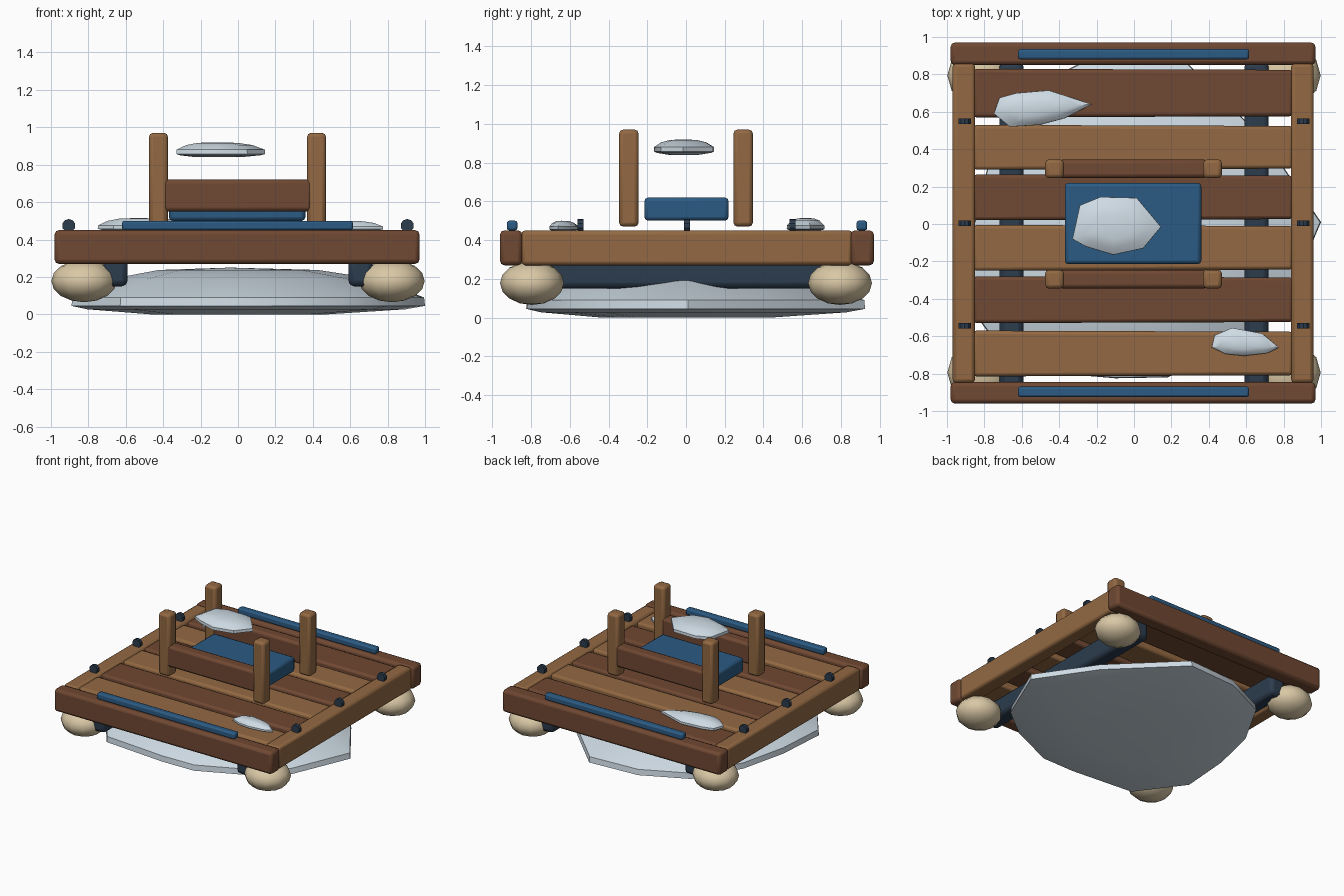
import bpy, bmesh, math
from mathutils import Matrix

if "Cube" in bpy.data.objects:
    bpy.data.objects.remove(bpy.data.objects["Cube"])


def mat(name, r, g, b):
    m = bpy.data.materials.new(name)
    m.diffuse_color = (r, g, b, 1)
    m.use_nodes = True
    m.node_tree.nodes["Principled BSDF"].inputs["Base Color"].default_value = m.diffuse_color
    return m


DARK = mat("dark_wood", .16, .065, .032)
LIGHT = mat("light_wood", .29, .14, .055)
BLUE = mat("blue_cloth", .025, .105, .23)
NAVY = mat("navy_metal", .025, .045, .075)
ICE = mat("ice", .62, .71, .78)
CREAM = mat("cream_float", .70, .58, .38)


def finish(name, bm, material, bevel=0, angle=35):
    bmesh.ops.recalc_face_normals(bm, faces=bm.faces)
    me = bpy.data.meshes.new(name)
    bm.to_mesh(me)
    bm.free()
    ob = bpy.data.objects.new(name, me)
    bpy.context.collection.objects.link(ob)
    me.materials.append(material)
    if bevel:
        mod = ob.modifiers.new("bevel", 'BEVEL')
        mod.width = bevel
        mod.segments = 2
    bpy.ops.object.select_all(action='DESELECT')
    ob.select_set(True)
    bpy.context.view_layer.objects.active = ob
    bpy.ops.object.shade_smooth_by_angle(angle=math.radians(angle))
    return ob


def box(name, x, y, z, material, bevel=.02, taper=0):
    """Box from (min, max) ranges; taper narrows y towards the +x end."""
    bm = bmesh.new()
    bmesh.ops.create_cube(bm, size=1)
    for v in bm.verts:
        narrow = taper if v.co.x > 0 else 0
        v.co = [(a + b) / 2 + c * (b - a) for (a, b), c in zip((x, y, z), v.co)]
        v.co.y -= math.copysign(narrow, v.co.y - sum(y) / 2)
    return finish(name, bm, material, bevel)


def slab(name, outline, base, rim_low, rim_high, top, material):
    """Irregular faceted slab with a domed top and a shallow curved underside."""
    n = len(outline)
    cx = sum(p[0] for p in outline) / n
    cy = sum(p[1] for p in outline) / n
    rise = top - rim_high
    levels = [(.5, base), (.9, base + (rim_low - base) * .6), (1, rim_low), (.995, rim_high),
              (.75, rim_high + rise * .62), (.45, rim_high + rise * .92)]
    bm = bmesh.new()
    rings = [[bm.verts.new((cx + (x - cx) * s, cy + (y - cy) * s, z)) for x, y in outline]
             for s, z in levels]
    for a, b in zip(rings, rings[1:]):
        for i in range(n):
            j = (i + 1) % n
            bm.faces.new((a[i], a[j], b[j], b[i]))
    bm.faces.new(rings[0])
    peak = bm.verts.new((cx, cy, top))
    for i in range(n):
        bm.faces.new((rings[-1][i], rings[-1][(i + 1) % n], peak))
    return finish(name, bm, material)


# Outer frame
box("front_beam", (-.98, .97), (-.96, -.845), (.27, .45), DARK, .022)
box("back_beam", (-.98, .97), (.85, .97), (.27, .45), DARK, .022)
box("left_beam", (-.97, -.85), (-.85, .86), (.27, .45), LIGHT)
box("right_beam", (.84, .96), (-.85, .86), (.27, .45), LIGHT)

# Deck planks, alternating woods
planks = [(.57, .83), (.29, .53), (.02, .265), (-.25, -.005), (-.53, -.28), (-.815, -.57)]
for i, y in enumerate(planks):
    box(f"deck_plank_{i + 1}", (-.86, .85), y, (.33, .44), LIGHT if i % 2 else DARK, .018, .006)

# Under-deck runners, corner floats and side bolts
for side, s in (("left", -1), ("right", 1)):
    box(f"{side}_runner", tuple(sorted((s * .59, s * .72))), (-.87, .87), (.15, .31), NAVY, .03)
    for end, t in (("front", -1), ("back", 1)):
        bm = bmesh.new()
        bmesh.ops.create_uvsphere(
            bm, u_segments=12, v_segments=8, radius=1,
            matrix=Matrix.Translation((s * .823, t * .795, .178)) @ Matrix.Diagonal((.175, .165, .113, 1)))
        finish(f"{end}_{side}_float", bm, CREAM, angle=60)
    for i, y in enumerate((-.545, .005, .55)):
        bm = bmesh.new()
        bmesh.ops.create_cone(
            bm, cap_ends=True, segments=10, radius1=.036, radius2=.036, depth=.03,
            matrix=Matrix.Translation((s * .905, y, .474)) @ Matrix.Rotation(math.pi / 2, 4, 'X'))
        finish(f"{side}_bolt_{i + 1}", bm, NAVY)

# Seat: posts, rails, cushion
for end, y in (("front", -.295), ("back", .295)):
    for side, x in (("left", -.425), ("right", .42)):
        box(f"{end}_{side}_post", (x - .05, x + .05), (y - .05, y + .05), (.47, .97), LIGHT)
    box(f"{end}_rail", (-.405, .395), (y - .049, y + .049), (.55, .72), DARK)
box("cushion", (-.37, .36), (-.215, .22), (.50, .62), BLUE)

# Blue edge strips
box("front_strip", (-.62, .615), (-.925, -.87), (.45, .50), BLUE, .012)
box("back_strip", (-.62, .615), (.88, .935), (.45, .50), BLUE, .012)

# Ice floe under the raft
slab("ice_floe", [(1, .01), (.70, .45), (.22, .925), (-.20, .90), (-.56, .73), (-.77, .36), (-.86, -.02),
                  (-.89, -.43), (-.63, -.78), (-.1, -.825), (.18, -.82), (.56, -.65), (.80, -.46)],
     0, .045, .09, .25, ICE)

# Snow patches
slab("seat_snow", [(-.33, -.08), (-.29, .10), (-.18, .145), (.015, .14), (.145, -.015),
                   (.05, -.13), (-.11, -.165), (-.26, -.12)], .84, .857, .88, .92, ICE)
slab("back_snow", [(-.75, .59), (-.72, .675), (-.63, .70), (-.455, .715), (-.225, .64),
                   (-.37, .565), (-.5, .53), (-.665, .52)], .445, .457, .475, .515, ICE)
slab("front_snow", [(.415, -.66), (.43, -.595), (.525, -.555), (.685, -.585), (.775, -.66),
                    (.715, -.69), (.59, -.705), (.49, -.695)], .445, .455, .47, .50, ICE)
